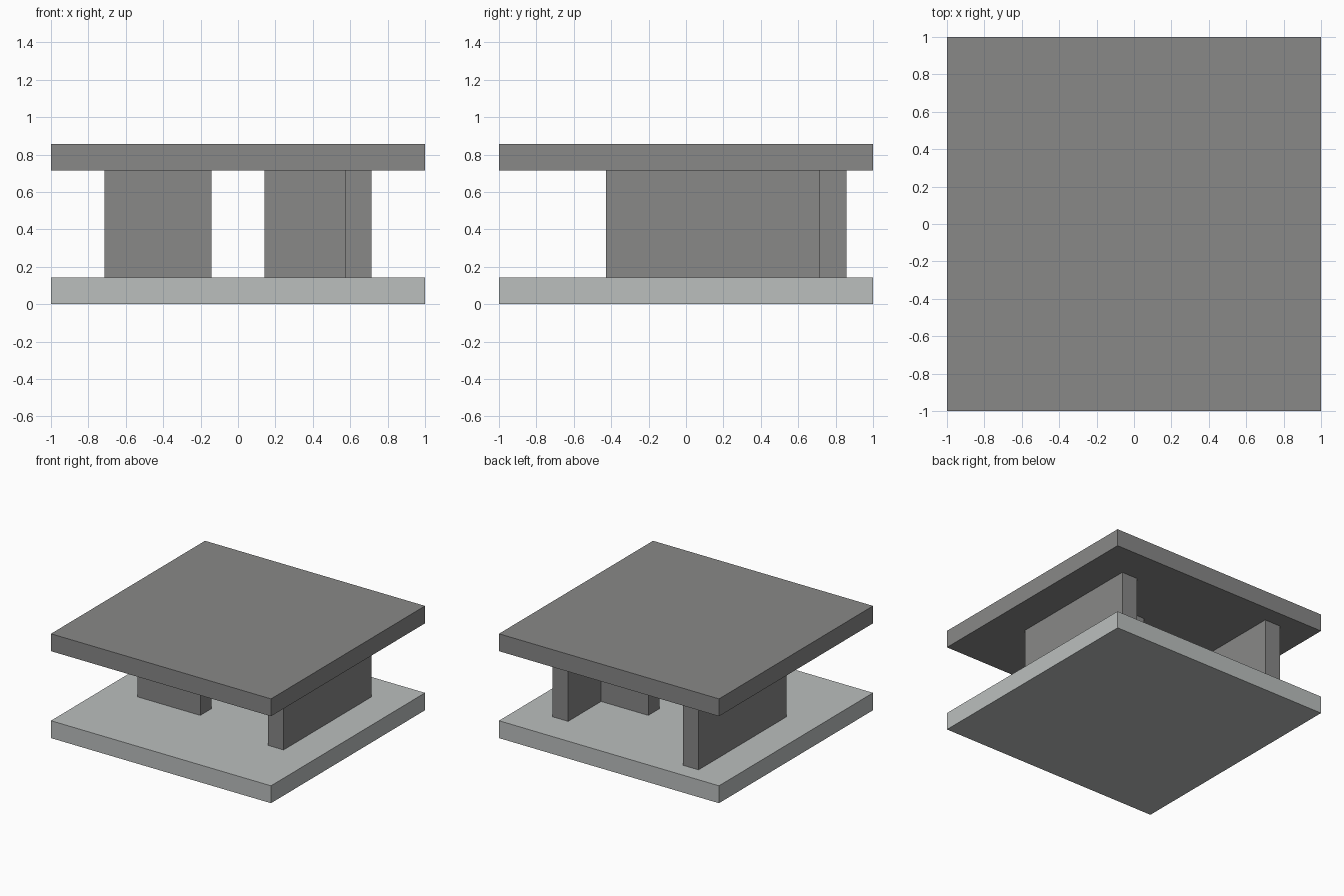
import bpy
import bmesh

default = bpy.data.objects.get("Cube")
if default:
    bpy.data.objects.remove(default, do_unlink=True)

U = 1 / 7  # module: every part is a whole number of these


def material(name, rgb):
    mat = bpy.data.materials.new(name)
    mat.use_nodes = True
    color = (*rgb, 1)
    mat.diffuse_color = color
    mat.node_tree.nodes["Principled BSDF"].inputs["Base Color"].default_value = color
    return mat


def prism(name, outline, bottom, top, mat):
    """Extrude an outline, given in modules, between two heights."""
    bm = bmesh.new()
    face = bm.faces.new([bm.verts.new((x * U, y * U, bottom * U)) for x, y in outline])
    grown = bmesh.ops.extrude_face_region(bm, geom=[face])["geom"]
    verts = [v for v in grown if isinstance(v, bmesh.types.BMVert)]
    bmesh.ops.translate(bm, verts=verts, vec=(0, 0, (top - bottom) * U))
    bmesh.ops.recalc_face_normals(bm, faces=bm.faces)
    mesh = bpy.data.meshes.new(name)
    bm.to_mesh(mesh)
    bm.free()
    mesh.materials.append(mat)
    obj = bpy.data.objects.new(name, mesh)
    bpy.context.collection.objects.link(obj)
    return obj


dark_grey = material("dark grey", (0.246, 0.246, 0.243))
light_grey = material("light grey", (0.497, 0.521, 0.515))

# Square slabs
square = [(-7, -7), (7, -7), (7, 7), (-7, 7)]
prism("base_slab", square, 0, 1, light_grey)
prism("top_slab", square, 5, 6, dark_grey)

# L-shaped support: long wall with a short return at its front end
prism("right_support", [(-5, -2), (-1, -2), (-1, -1), (-4, -1), (-4, 6), (-5, 6)],
      1, 5, dark_grey)

# T-shaped support: long wall with a short branch partway along
prism("left_support", [(5, -3), (5, 5), (4, 5), (4, 2), (1, 2), (1, 1), (4, 1), (4, -3)],
      1, 5, dark_grey)
